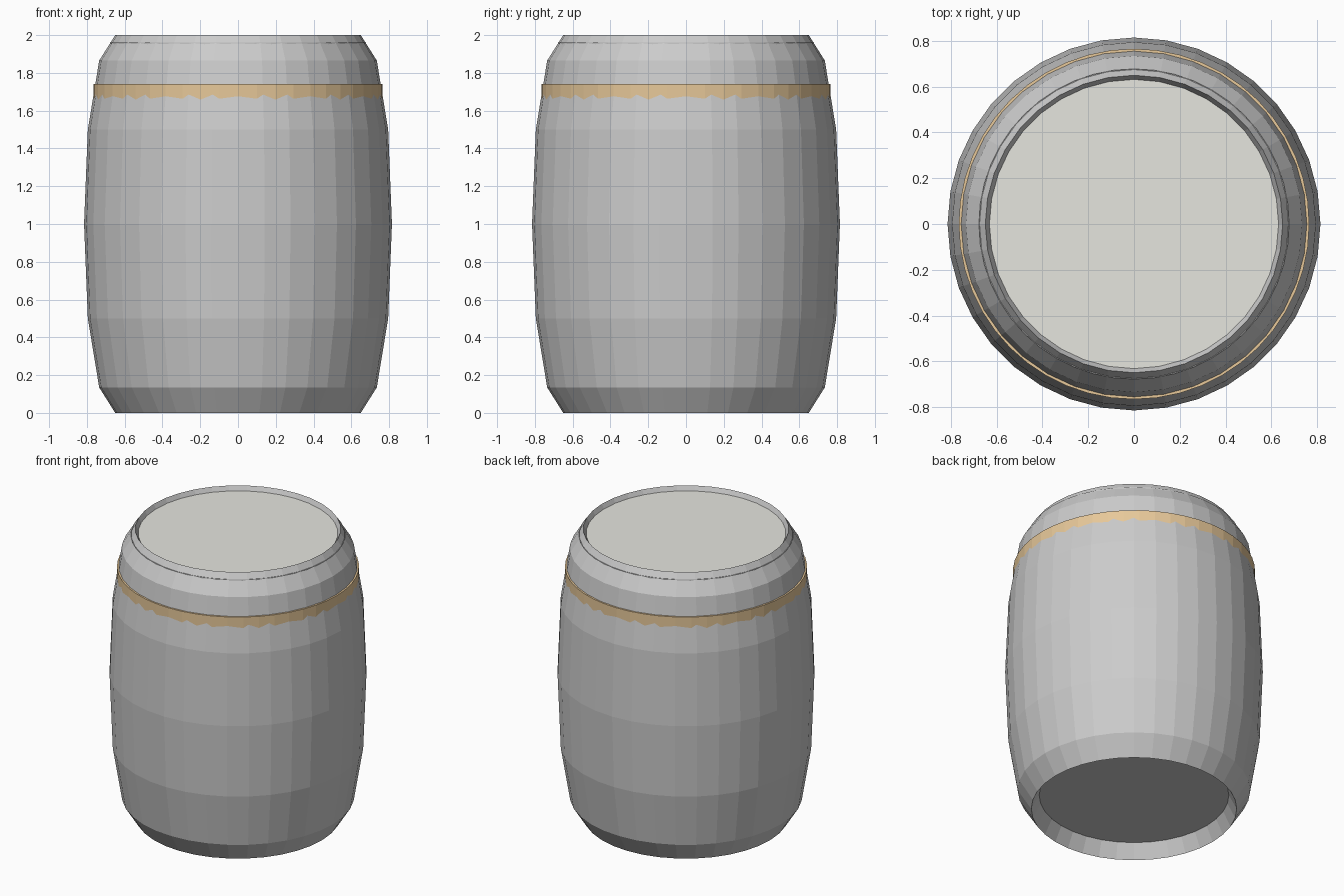
import bpy, bmesh
from math import sin, cos, pi

if "Cube" in bpy.data.objects:
    bpy.data.objects.remove(bpy.data.objects["Cube"])


def material(name, rgb):
    m = bpy.data.materials.new(name)
    m.diffuse_color = (*rgb, 1)
    m.use_nodes = True
    m.node_tree.nodes["Principled BSDF"].inputs["Base Color"].default_value = m.diffuse_color
    return m


def lathe(name, profile, sides, closed=False, caps=False, mat=None):
    """Revolve (radius, z) points about the z axis."""
    bm = bmesh.new()
    rings = [[bm.verts.new((r * cos(2 * pi * i / sides), r * sin(2 * pi * i / sides), z))
              for i in range(sides)] for r, z in profile]
    pairs = list(zip(rings, rings[1:]))
    if closed:
        pairs.append((rings[-1], rings[0]))
    for a, b in pairs:
        for i in range(sides):
            j = (i + 1) % sides
            bm.faces.new((a[i], a[j], b[j], b[i]))
    if caps:
        bm.faces.new(rings[0][::-1])
        bm.faces.new(rings[-1])
    bmesh.ops.recalc_face_normals(bm, faces=bm.faces)
    mesh = bpy.data.meshes.new(name)
    bm.to_mesh(mesh)
    bm.free()
    obj = bpy.data.objects.new(name, mesh)
    bpy.context.collection.objects.link(obj)
    if mat:
        mesh.materials.append(mat)
    return obj


def hoop(name, r, z0, z1, sides, mat=None):
    inner = r - 0.025
    return lathe(name, [(r, z0), (r, z1), (inner, z1), (inner, z0)], sides, closed=True, mat=mat)


# Bulging body with a recessed end at top and bottom, mirrored about z = 1
half = [(0.60, 0.10), (0.65, 0.0), (0.735, 0.135), (0.795, 0.5)]
profile = half + [(0.815, 1.0)] + [(r, 2 - z) for r, z in reversed(half)]
lathe("barrel_body", profile, 36, caps=True)

# Lid set just below the top rim
lathe("lid", [(0.63, 1.93), (0.632, 1.97)], 36, caps=True,
      mat=material("pale_lid", (0.79, 0.79, 0.74)))

# Hoops sunk into the body
hoop("upper_hoop", 0.766, 1.62, 1.74, 48, material("brass", (0.80, 0.58, 0.32)))
hoop("rim_hoop", 0.678, 1.91, 1.96, 48)
